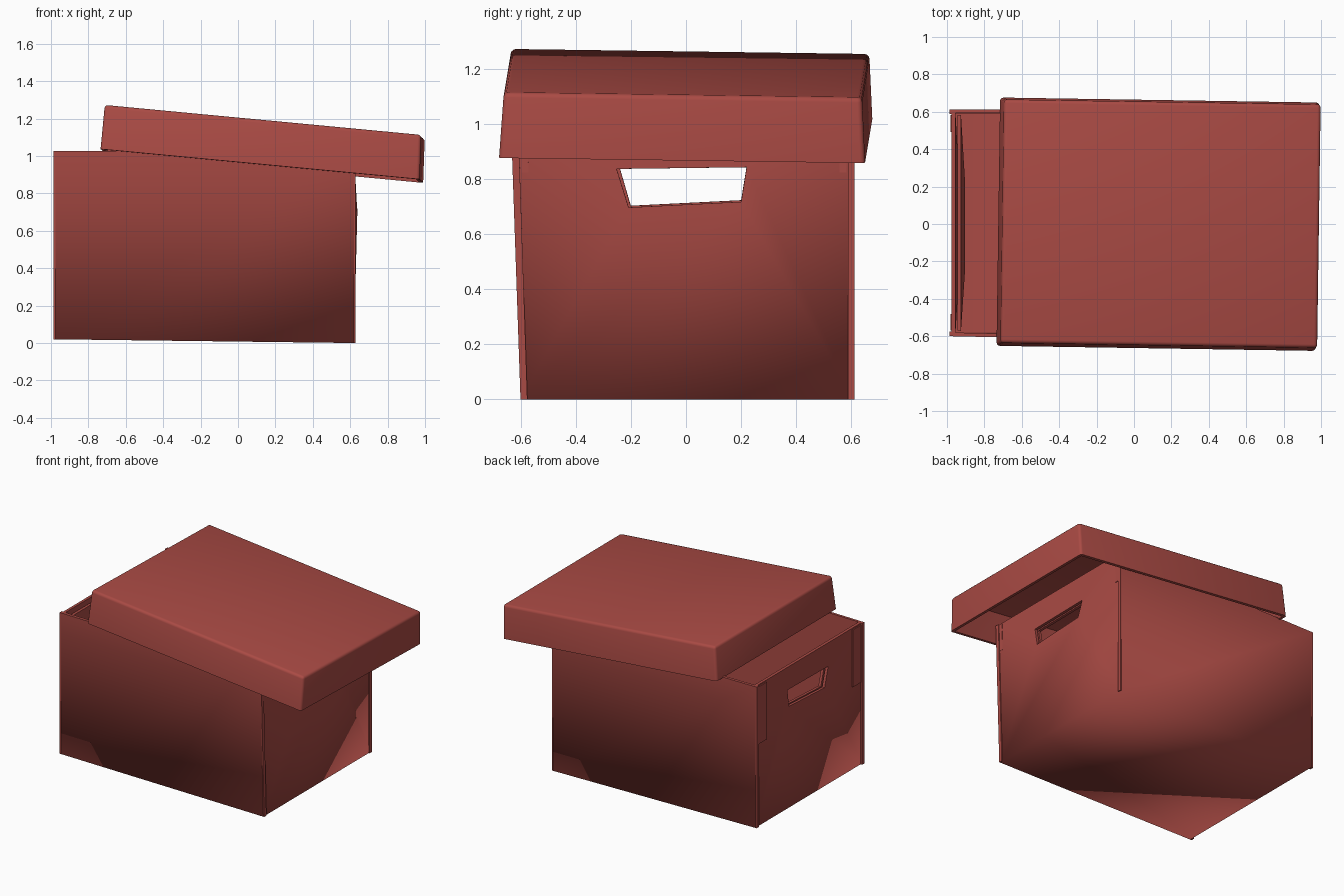
import bpy, bmesh, math
from mathutils import Matrix

if "Cube" in bpy.data.objects:
    bpy.data.objects.remove(bpy.data.objects["Cube"], do_unlink=True)

# Single red card colour
RED = (0.40, 0.069, 0.058, 1.0)
card = bpy.data.materials.new("red card")
card.use_nodes = True
card.diffuse_color = RED
shader = next(n for n in card.node_tree.nodes if n.type == 'BSDF_PRINCIPLED')
shader.inputs["Base Color"].default_value = RED
shader.inputs["Roughness"].default_value = 0.8

X0, X1, Y0, Y1, Z0, Z1 = -0.975, 0.62, -0.6, 0.612, 0.012, 1.018


def warp(bm):
    """Slightly crooked card: sloping base and a front wall that leans out."""
    for v in bm.verts:
        x, y, z = v.co
        along = (x - X0) / (X1 - X0)
        v.co.z = z + 0.008 - 0.02 * along * (1 - z / Z1)
        if y < 0:
            v.co.y -= 0.035 * z * along * (y / Y0)


def make_object(name, bm):
    mesh = bpy.data.meshes.new(name)
    bm.to_mesh(mesh)
    bm.free()
    mesh.materials.append(card)
    obj = bpy.data.objects.new(name, mesh)
    bpy.context.collection.objects.link(obj)
    bpy.ops.object.select_all(action='DESELECT')
    bpy.context.view_layer.objects.active = obj
    obj.select_set(True)
    return obj


def thicken(obj, amount):
    mod = obj.modifiers.new("thickness", 'SOLIDIFY')
    mod.thickness, mod.offset, mod.use_even_offset = amount, -1, True
    bpy.ops.object.modifier_apply(modifier=mod.name)


def end_panel(bm, x, low_shift, high_shift, gap, z_low, z_high):
    """Panel around a trapezoid hand hole whose edges are pushed in or out."""
    outer = [bm.verts.new((x, y, z)) for y, z in
             ((Y0 + gap, z_low), (Y1 - gap, z_low), (Y1 - gap, z_high), (Y0 + gap, z_high))]
    hole = [bm.verts.new((x + shift, y, z)) for shift, y, z in
            ((low_shift, -0.2, 0.695), (low_shift, 0.2, 0.715),
             (high_shift, 0.22, 0.838), (high_shift, -0.24, 0.832))]
    for i in range(4):
        j = (i + 1) % 4
        bm.faces.new((outer[i], outer[j], hole[j], hole[i]))
    return outer


# Box shell: base, front, back and two ends with hand holes
ENDS = {"right": (X0, 0.022, 0.022), "left": (X1, 0.018, 0.0)}
bm = bmesh.new()
r, l = [end_panel(bm, *end, 0, Z0, Z1) for end in ENDS.values()]
for i, j in ((0, 1), (1, 2), (3, 0)):
    bm.faces.new((l[i], l[j], r[j], r[i]))
warp(bm)
bmesh.ops.recalc_face_normals(bm, faces=bm.faces)
# Normals must face outwards for the walls to thicken inwards
base = min(bm.faces, key=lambda f: f.calc_center_median().z)
if base.normal.z > 0:
    bmesh.ops.reverse_faces(bm, faces=bm.faces)
box = make_object("box_body", bm)
thicken(box, 0.02)

# Soft shading where walls fold into the base, crisp elsewhere
bm = bmesh.new()
bm.from_mesh(box.data)
for f in bm.faces:
    f.smooth = True
for e in bm.edges:
    a, b = e.verts
    fold = max(a.co.z, b.co.z) < 0.035
    e.smooth = fold or e.calc_face_angle(0) < math.radians(30)
bm.to_mesh(box.data)
bm.free()

# Folded inner liners behind each end
for side, (x, low_shift, high_shift) in ENDS.items():
    inward = 1 if side == "right" else -1
    bm = bmesh.new()
    end_panel(bm, x + inward * 0.03, low_shift, high_shift, 0.03, 0.05, Z1 - 0.03)
    warp(bm)
    if side == "right":
        bmesh.ops.reverse_faces(bm, faces=bm.faces)
    thicken(make_object(f"{side}_liner", bm), 0.02)


def strip(name, x, reach, y, width, z_low, z_high):
    """Card block spanning reach in x and width in y, bent like the box."""
    bm = bmesh.new()
    bmesh.ops.create_cube(bm, size=1)
    for v in bm.verts:
        v.co = (x + (v.co.x + 0.5) * reach,
                y + (v.co.y + 0.5) * width,
                z_low + (v.co.z + 0.5) * (z_high - z_low))
    warp(bm)
    bmesh.ops.recalc_face_normals(bm, faces=bm.faces)
    make_object(name, bm)


# Folded corner edges and tucked tabs on both ends
for side, x, reach, tab, tab_low in (("left", X1, 0.007, 0.025, 0.82),
                                     ("right", X0, -0.012, 0.09, 0.6)):
    for face, y, inward in (("front", Y0, 1), ("back", Y1, -1)):
        strip(f"{side}_{face}_corner_fold", x, reach, y, inward * 0.025, Z0, Z1)
        strip(f"{side}_{face}_tab", x, reach * 0.6, y + inward * 0.03,
              inward * tab, tab_low, Z1 - 0.01)

# Tilted lid: open underneath, sides flaring slightly downwards
bm = bmesh.new()
bmesh.ops.create_cube(bm, size=1)
for v in bm.verts:
    flare = 0 if v.co.z > 0 else 0.014
    v.co.x = v.co.x * 1.70 + (flare if v.co.x > 0 else 0)
    v.co.y *= 1.30 + 2 * flare
    v.co.z = (v.co.z - 0.5) * 0.237
bmesh.ops.delete(bm, geom=[f for f in bm.faces if f.normal.z < -0.9], context='FACES_ONLY')
bmesh.ops.bevel(bm, geom=[e for e in bm.edges if len(e.link_faces) == 2],
                offset=0.018, segments=3, profile=0.5, affect='EDGES')
lid = make_object("lid", bm)
thicken(lid, 0.02)
lid.data.transform(Matrix.Translation((0.143, 0.002, 1.184))
                   @ Matrix.Rotation(math.radians(-0.9), 4, 'Z')
                   @ Matrix.Rotation(math.radians(5.4), 4, 'Y')
                   @ Matrix.Rotation(math.radians(-0.8), 4, 'X'))
bpy.ops.object.shade_smooth_by_angle(angle=math.radians(40))
